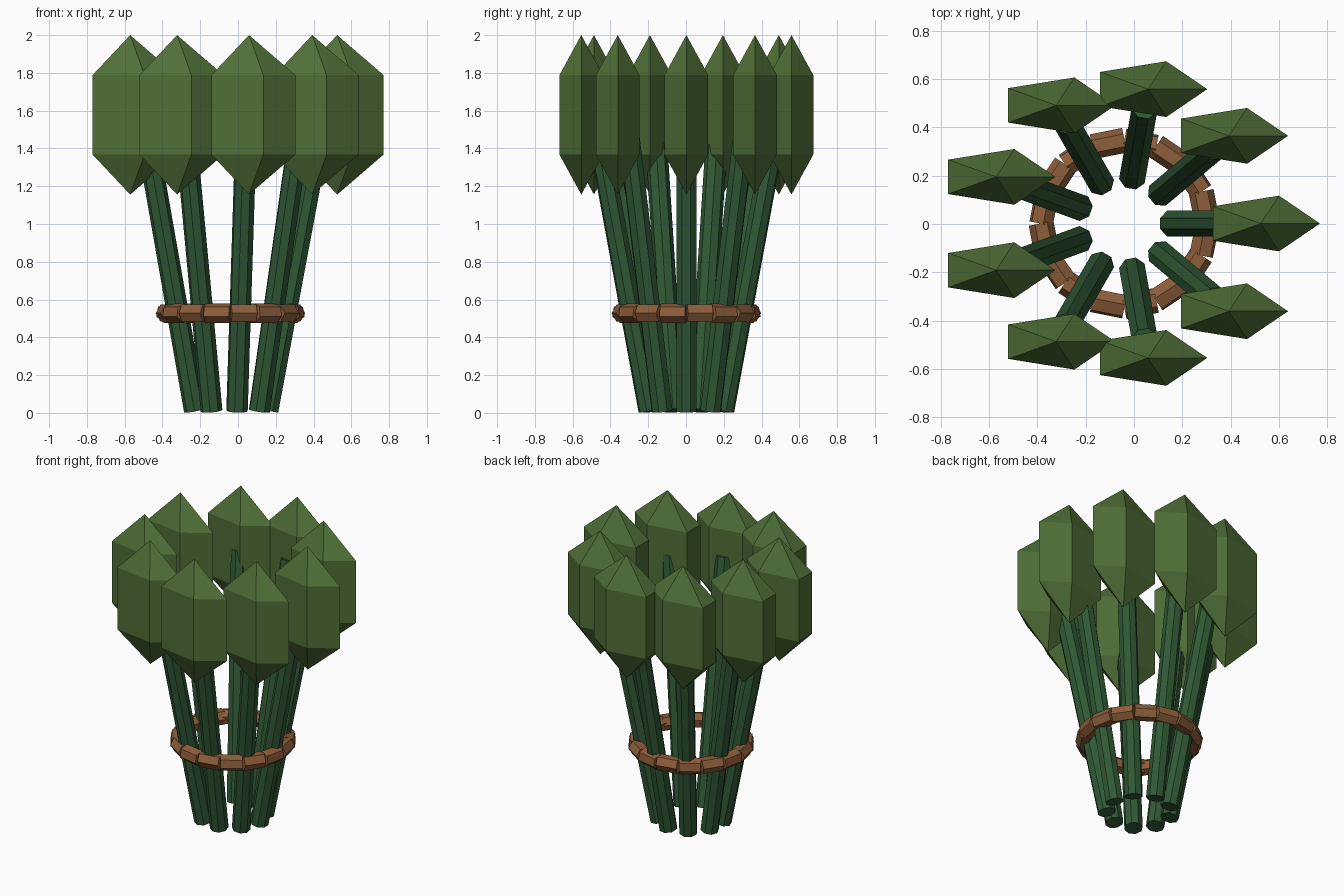
import bpy, bmesh, math
from mathutils import Matrix, Vector

if "Cube" in bpy.data.objects:
    bpy.data.objects.remove(bpy.data.objects["Cube"], do_unlink=True)

CENTRE = Vector((-0.04, 0.002, 0))


def material(name, colour):
    m = bpy.data.materials.new(name)
    m.use_nodes = True
    m.diffuse_color = (*colour, 1)
    m.node_tree.nodes["Principled BSDF"].inputs["Base Color"].default_value = (*colour, 1)
    return m


LEAF = material("leaf green", (0.078, 0.158, 0.038))
STEM = material("dark stem green", (0.030, 0.102, 0.036))
BAND = material("band brown", (0.270, 0.112, 0.042))


def finish(bm, name, mat, matrix):
    bmesh.ops.recalc_face_normals(bm, faces=bm.faces)
    mesh = bpy.data.meshes.new(name)
    bm.to_mesh(mesh)
    bm.free()
    mesh.materials.append(mat)
    ob = bpy.data.objects.new(name, mesh)
    ob.matrix_world = matrix
    bpy.context.collection.objects.link(ob)


def polar(radius, angle, z):
    return CENTRE + Vector((radius * math.cos(angle), radius * math.sin(angle), z))


def prism(name, mat, sides, radius, start, end, roll):
    """Straight prism running between two points."""
    axis = end - start
    bm = bmesh.new()
    bmesh.ops.create_cone(bm, cap_ends=True, segments=sides, radius1=radius,
                          radius2=radius, depth=axis.length)
    turn = axis.to_track_quat('Z', 'Y').to_matrix().to_4x4()
    finish(bm, name, mat, Matrix.Translation((start + end) / 2) @ turn
           @ Matrix.Rotation(roll, 4, 'Z'))


def leaf_head(name, location):
    """Five-sided crystal, flattened front to back and pointed at both ends."""
    bm = bmesh.new()
    bmesh.ops.create_uvsphere(bm, u_segments=5, v_segments=3, radius=1)
    # turn one corner towards +x, then flatten
    corner = max((v.co for v in bm.verts if abs(v.co.z) < 0.9), key=lambda c: c.x)
    spin = Matrix.Rotation(-math.atan2(corner.y, corner.x), 4, 'Z')
    bm.transform(Matrix.Diagonal((0.283, 0.14, 0.422, 1)) @ spin)
    finish(bm, name, LEAF, Matrix.Translation(location))


# Nine leaning stems, each with a leaf head
COUNT = 9
for i in range(COUNT):
    a = math.tau * i / COUNT
    prism(f"stem_{i + 1}", STEM, 8, 0.058, polar(0.2, a, 0.011), polar(0.497, a, 1.6),
          math.pi / 8)
    leaf_head(f"leaf_head_{i + 1}", polar(0.565, a, 1.578))

# Binding ring of short hexagonal pieces
PIECES = 16
for i in range(PIECES):
    a = math.tau * (i + 0.5) / PIECES
    mid = polar(0.338, a, 0.528)
    half = Vector((-math.sin(a), math.cos(a), 0)) * 0.068
    prism(f"band_piece_{i + 1}", BAND, 6, 0.052, mid - half, mid + half,
          math.radians(-10 if i % 2 else 30))
